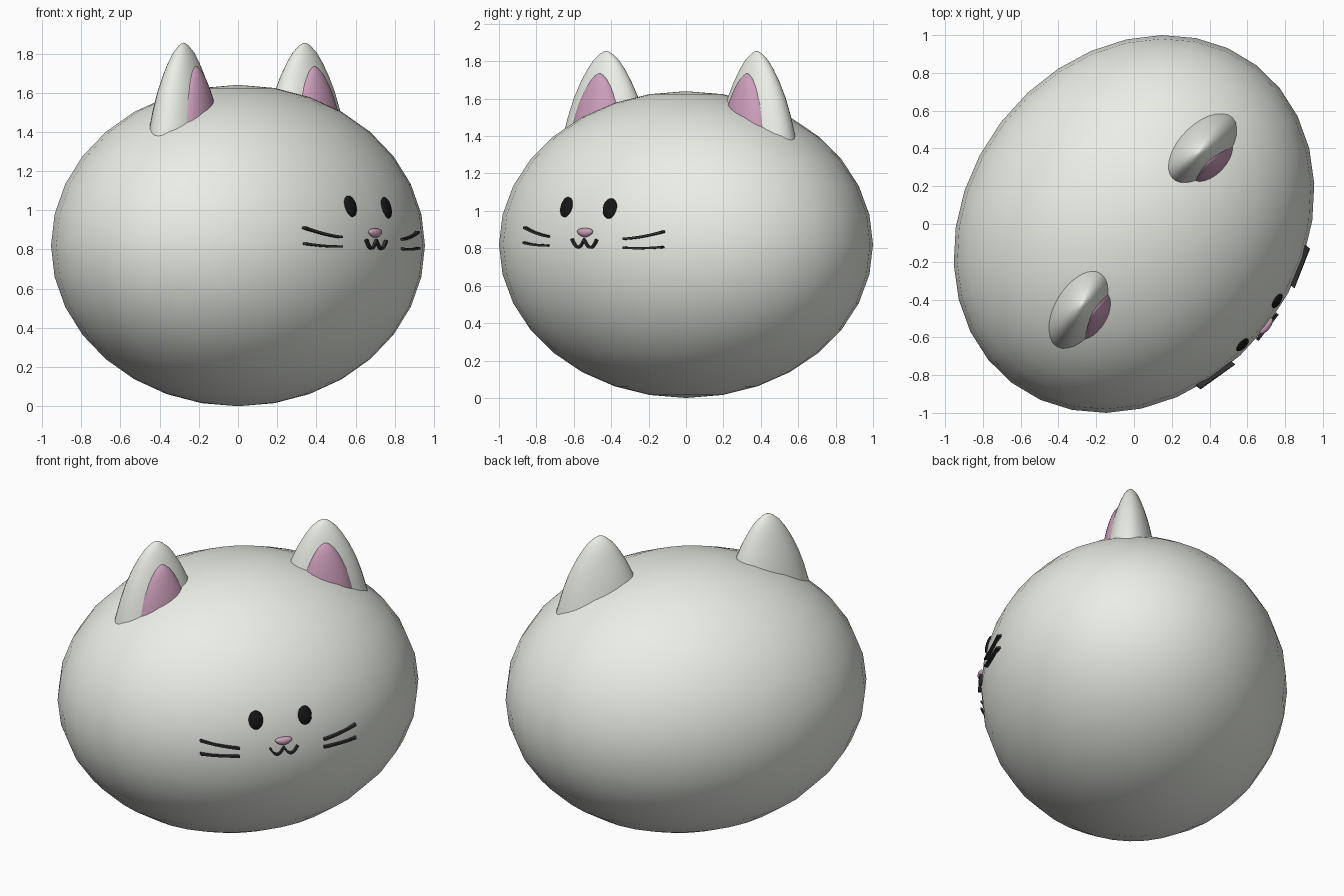
import bpy, bmesh, math
from mathutils import Matrix, Vector

if "Cube" in bpy.data.objects:
    bpy.data.objects.remove(bpy.data.objects["Cube"])

A, B, C = 1.061, 0.887, 0.82                       # body radii: width, depth, height
TURN = Matrix.Rotation(math.radians(52.5), 4, 'Z')  # whole model is turned on its base


def material(name, rgb):
    m = bpy.data.materials.new(name)
    m.diffuse_color = (*rgb, 1)
    m.use_nodes = True
    m.node_tree.nodes["Principled BSDF"].inputs["Base Color"].default_value = m.diffuse_color
    return m


WHITE = material("off_white", (0.83, 0.86, 0.79))
PINK = material("pink", (0.60, 0.34, 0.49))
BLACK = material("black", (0.008, 0.008, 0.008))
DARK = material("dark_grey", (0.03, 0.03, 0.03))


def finish(name, bm, mat, local=Matrix(), smooth=True):
    bm.transform(TURN @ local)
    bmesh.ops.recalc_face_normals(bm, faces=bm.faces)
    for f in bm.faces:
        f.smooth = smooth
    me = bpy.data.meshes.new(name)
    bm.to_mesh(me)
    bm.free()
    me.materials.append(mat)
    ob = bpy.data.objects.new(name, me)
    bpy.context.collection.objects.link(ob)
    return ob


def depth(x, z):
    """Local y of the body's front surface."""
    return -B * math.sqrt(1 - (x / A) ** 2 - ((z - C) / C) ** 2)


def ellipsoid(name, radii, local, mat, seg=32, rings=16, shape=None):
    bm = bmesh.new()
    bmesh.ops.create_uvsphere(bm, u_segments=seg, v_segments=rings, radius=1)
    if shape:
        for v in bm.verts:
            v.co = shape(v.co)
    return finish(name, bm, mat, local @ Matrix.Diagonal((*radii, 1)))


def on_face(x, z, sink=0.0):
    """Frame on the body surface, local -y pointing outward."""
    p = Vector((x, depth(x, z), z))
    n = Vector((p.x / A ** 2, p.y / B ** 2, (p.z - C) / C ** 2)).normalized()
    xa = Vector((0, 0, 1)).cross(n).normalized()
    za = n.cross(xa)
    rot = Matrix((xa, -n, za)).transposed().to_4x4()
    return Matrix.Translation(p - n * sink) @ rot


# (drop below the tip, half width) of an ear
EAR = [(0.004, 0.016), (0.015, 0.036), (0.05, 0.076), (0.1, 0.112), (0.165, 0.150),
       (0.25, 0.190), (0.35, 0.225), (0.47, 0.258), (0.6, 0.28)]


def ear(name, tip, yaw, scale, mat, seg=32):
    bm = bmesh.new()
    top = bm.verts.new((0, 0, 0))
    prev = None
    for d, w in EAR:
        ring = [bm.verts.new((w * math.cos(t), 0.57 * w * math.sin(t), -d))
                for t in (2 * math.pi * i / seg for i in range(seg))]
        for i in range(seg):
            j = (i + 1) % seg
            bm.faces.new((prev[i], prev[j], ring[j], ring[i]) if prev else (top, ring[j], ring[i]))
        prev = ring
    bm.faces.new(prev)
    local = (Matrix.Translation(tip) @ Matrix.Rotation(math.radians(yaw), 4, 'Z')
             @ Matrix.Scale(scale, 4))
    ob = finish(name, bm, mat, local)
    ob.data.polygons[len(ob.data.polygons) - 1].use_smooth = False


def ribbon(name, pts, half, deep):
    """Thin rectangular strand through (x, y, z) points, standing out along y."""
    pts = [Vector(p) for p in pts]
    bm = bmesh.new()
    prev = None
    for i, p in enumerate(pts):
        t = pts[min(i + 1, len(pts) - 1)] - pts[max(i - 1, 0)]
        n = Vector((-t.z, 0, t.x)).normalized() * half
        y = Vector((0, deep, 0))
        ring = [bm.verts.new(p + s * n + q * y) for s, q in ((1, 1), (1, -1), (-1, -1), (-1, 1))]
        if prev:
            for k in range(4):
                bm.faces.new((prev[k], prev[(k + 1) % 4], ring[(k + 1) % 4], ring[k]))
        else:
            bm.faces.new(ring)
        prev = ring
    bm.faces.new(prev[::-1])
    finish(name, bm, DARK, smooth=False)


def tilt(x, z):
    return z - 0.024 * x   # the face leans very slightly


# Body
ellipsoid("body", (A, B, C), Matrix.Translation((0, 0, C)), WHITE)

for side, s in (("left", 1), ("right", -1)):
    # Ears with pink insides
    ear(f"ear_{side}", (0.507 * s, -0.04, 1.855), -7 * s, 1.0, WHITE)
    ear(f"inner_ear_{side}", (0.497 * s, -0.111, 1.735), -7 * s, 0.65, PINK)
    # Eyes
    ellipsoid(f"eye_{side}", (0.043, 0.016, 0.056),
              on_face(0.149 * s - 0.01, tilt(0.15 * s, 1.018), 0.006), BLACK, 24, 12)
    # Whiskers
    for label, z0, z1, bow in (("upper", 0.857, 0.900, -0.006), ("lower", 0.809, 0.818, -0.004)):
        x0, x1 = 0.256 * s - 0.008, 0.470 * s - 0.008
        y0, y1 = depth(x0, z0) - 0.005, depth(x1, z1) - 0.007
        pts = []
        for i in range(9):
            t = i / 8
            x = x0 + (x1 - x0) * t
            z = z0 + (z1 - z0) * t + bow * 4 * t * (1 - t)
            pts.append((x, y0 + (y1 - y0) * t, tilt(x, z)))
        ribbon(f"whisker_{label}_{side}", pts, 0.006, 0.014)

# Nose: rounded, narrowing downward
ellipsoid("nose", (0.05, 0.022, 0.026), on_face(-0.002, 0.886, 0.0), PINK, 24, 12,
          lambda c: Vector((c.x * (1 + 0.25 * c.z), c.y, c.z if c.z < 0 else c.z * 0.85)))

# Mouth: two joined arcs
mouth = []
for i in range(33):
    t = -1 + i / 16
    x = 0.083 * t
    z = 0.848 - 0.043 * math.sin(math.pi * abs(t)) ** 0.9 if 0 < abs(t) < 1 else 0.848
    mouth.append((x - 0.002, -0.891, tilt(x, z)))
ribbon("mouth", mouth, 0.006, 0.009)
